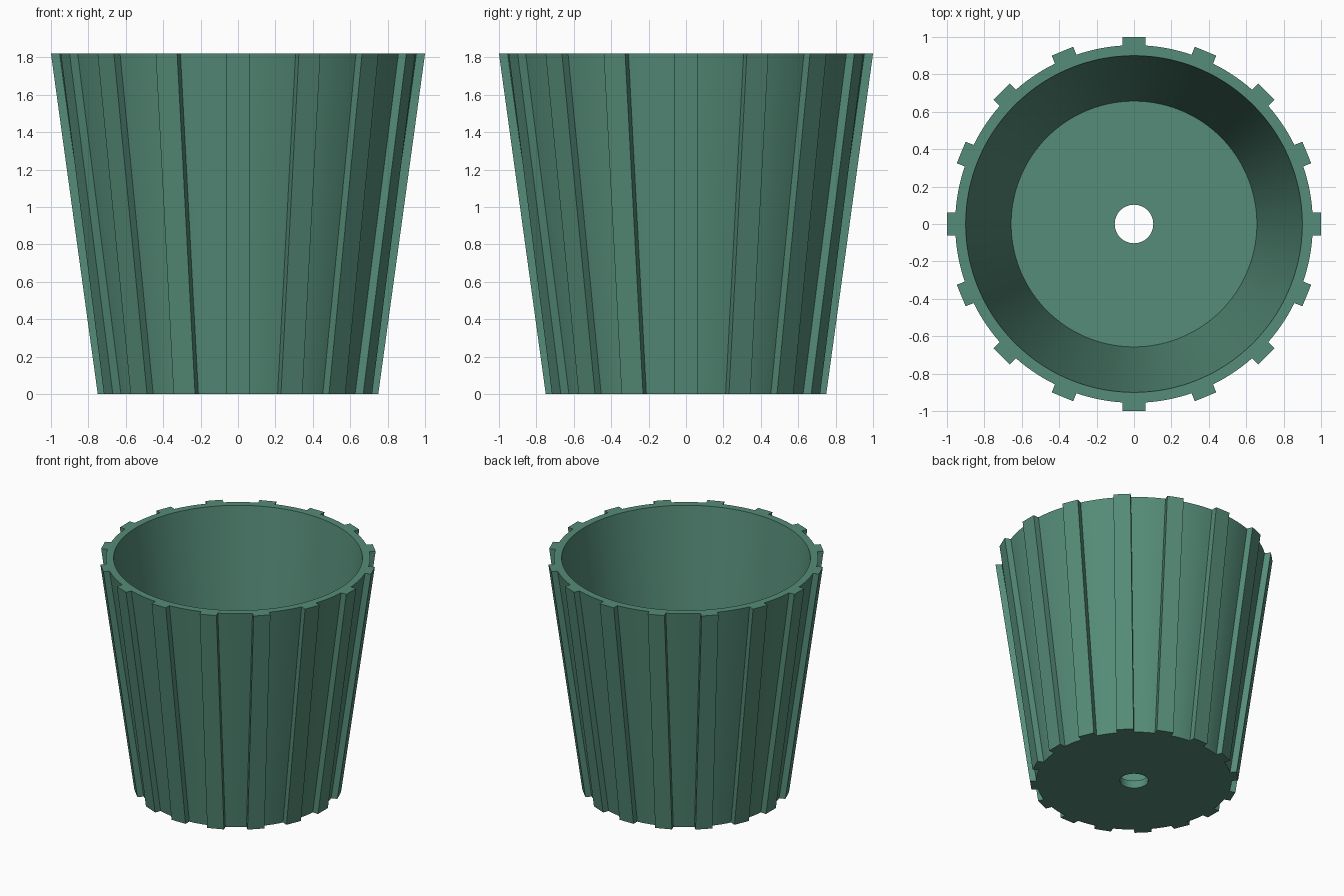
import bpy, bmesh, math

if "Cube" in bpy.data.objects:
    bpy.data.objects.remove(bpy.data.objects["Cube"], do_unlink=True)

RIBS = 16
SEGMENTS = 10            # points per rib spacing
STEP = 2 * math.pi / RIBS
HEIGHT, FLOOR = 1.82, 0.06
RIB_HALF, RIB_DEPTH = 0.062, 0.044

green = bpy.data.materials.new("muted green")
green.use_nodes = True
colour = (0.091, 0.262, 0.188, 1)
green.diffuse_color = colour
green.node_tree.nodes["Principled BSDF"].inputs["Base Color"].default_value = colour


def circle(radius, z):
    pts = []
    for i in range(RIBS * SEGMENTS):
        a = (i - 1.5) / SEGMENTS * STEP
        pts.append((radius * math.cos(a), radius * math.sin(a), z))
    return pts


def ribbed_ring(tip, z):
    """Round wall outline with evenly spaced flat-faced ribs."""
    body = tip - RIB_DEPTH
    edge = math.asin(RIB_HALF / body)
    foot = body * math.cos(edge)
    rib = [(foot, -RIB_HALF), (tip, -RIB_HALF), (tip, RIB_HALF), (foot, RIB_HALF)]
    arc_count = SEGMENTS - len(rib)
    for k in range(1, arc_count + 1):
        a = edge + (STEP - 2 * edge) * k / (arc_count + 1)
        rib.append((body * math.cos(a), body * math.sin(a)))
    pts = []
    for n in range(RIBS):
        c, s = math.cos(n * STEP), math.sin(n * STEP)
        pts += [(x * c - y * s, x * s + y * c, z) for x, y in rib]
    return pts


# Pot: rings from the drain hole, out, up the wall, over the rim and back inside
rings = [
    circle(0.103, 0),
    ribbed_ring(0.75, 0),
    ribbed_ring(1.0, HEIGHT),
    circle(0.9, HEIGHT),
    circle(0.657, FLOOR),
    circle(0.103, FLOOR),
]
bm = bmesh.new()
loops = [[bm.verts.new(p) for p in ring] for ring in rings]
count = RIBS * SEGMENTS
for n, low in enumerate(loops):
    high = loops[(n + 1) % len(loops)]
    for i in range(count):
        j = (i + 1) % count
        bm.faces.new((low[i], low[j], high[j], high[i]))
bmesh.ops.recalc_face_normals(bm, faces=bm.faces[:])
mesh = bpy.data.meshes.new("ribbed_pot")
bm.to_mesh(mesh)
bm.free()
mesh.materials.append(green)
pot = bpy.data.objects.new("ribbed_pot", mesh)
bpy.context.collection.objects.link(pot)

# Smooth round walls, sharp rib edges
bpy.context.view_layer.objects.active = pot
pot.select_set(True)
bpy.ops.object.shade_smooth_by_angle(angle=math.radians(30))
